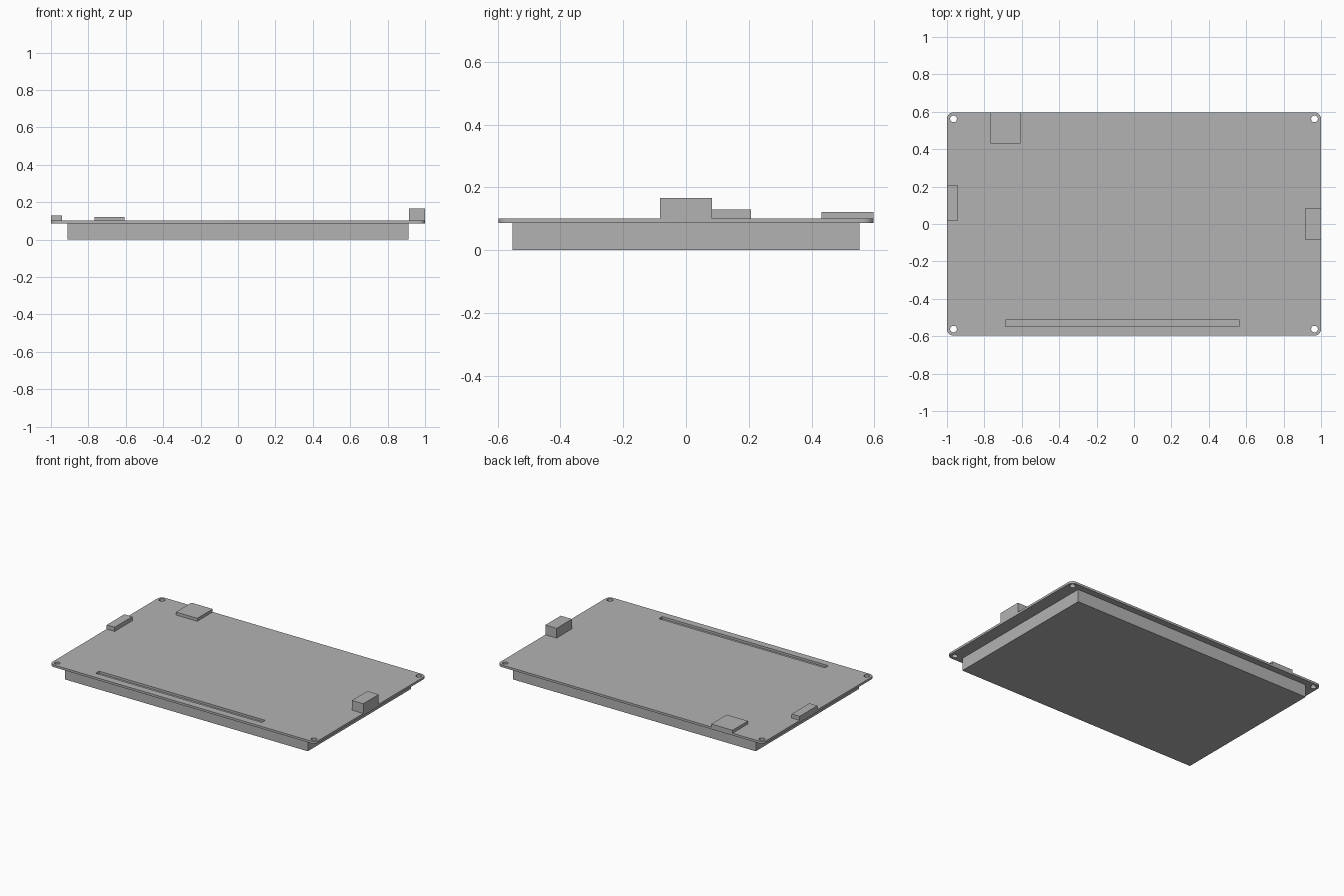
import bpy
import bmesh
from math import cos, sin, pi

cube = bpy.data.objects.get("Cube")
if cube:
    bpy.data.objects.remove(cube, do_unlink=True)

grey = bpy.data.materials.new("plain grey")
grey.use_nodes = True
colour = (0.45, 0.45, 0.45, 1)
grey.diffuse_color = colour
grey.node_tree.nodes["Principled BSDF"].inputs["Base Color"].default_value = colour

BOARD_BOTTOM, BOARD_TOP = 0.086, 0.101
HALF_X, HALF_Y = 1.0, 0.597


def rounded_rect(x0, x1, y0, y1, radius, steps=8):
    """Outline of a rectangle with rounded corners, anticlockwise."""
    centres = [(x1 - radius, y1 - radius), (x0 + radius, y1 - radius),
               (x0 + radius, y0 + radius), (x1 - radius, y0 + radius)]
    return [(cx + radius * cos((q + i / steps) * pi / 2),
             cy + radius * sin((q + i / steps) * pi / 2))
            for q, (cx, cy) in enumerate(centres) for i in range(steps + 1)]


def circle(cx, cy, radius, steps=32):
    return [(cx + radius * cos(2 * pi * i / steps),
             cy + radius * sin(2 * pi * i / steps)) for i in range(steps)]


def plate(name, loops, z0, z1):
    """Flat plate: the first loop is the outline, the others are openings."""
    curve = bpy.data.curves.new(name, "CURVE")
    curve.dimensions = "2D"
    curve.fill_mode = "BOTH"
    curve.extrude = (z1 - z0) / 2
    for loop in loops:
        spline = curve.splines.new("POLY")
        spline.points.add(len(loop) - 1)
        for point, (x, y) in zip(spline.points, loop):
            point.co = (x, y, 0, 1)
        spline.use_cyclic_u = True
    temp = bpy.data.objects.new(name + " outline", curve)
    bpy.context.collection.objects.link(temp)
    bpy.context.view_layer.update()
    depsgraph = bpy.context.evaluated_depsgraph_get()
    mesh = bpy.data.meshes.new_from_object(temp.evaluated_get(depsgraph))
    bpy.data.objects.remove(temp, do_unlink=True)
    bm = bmesh.new()
    bm.from_mesh(mesh)
    bmesh.ops.remove_doubles(bm, verts=bm.verts, dist=0.0001)
    bmesh.ops.recalc_face_normals(bm, faces=bm.faces)
    bmesh.ops.translate(bm, verts=bm.verts, vec=(0, 0, (z0 + z1) / 2))
    return finish(name, bm, mesh)


def box(name, x, y, z):
    """Box from its (low, high) range on each axis."""
    bm = bmesh.new()
    bmesh.ops.create_cube(bm, size=1)
    for v in bm.verts:
        v.co = [(a + b) / 2 + c * (b - a) for c, (a, b) in zip(v.co, (x, y, z))]
    return finish(name, bm, bpy.data.meshes.new(name))


def finish(name, bm, mesh):
    bm.to_mesh(mesh)
    bm.free()
    mesh.materials.clear()
    mesh.materials.append(grey)
    obj = bpy.data.objects.new(name, mesh)
    bpy.context.collection.objects.link(obj)
    return obj


# Circuit board with four corner holes and a long slot
holes = [circle(sx * 0.965, sy * 0.562, 0.018) for sx in (-1, 1) for sy in (-1, 1)]
slot = rounded_rect(-0.687, 0.562, -0.548, -0.511, 0.004, 3)
outline = rounded_rect(-HALF_X, HALF_X, -HALF_Y, HALF_Y, 0.035)
board = plate("circuit_board", [outline, slot] + holes, BOARD_BOTTOM, BOARD_TOP)
bpy.ops.object.select_all(action="DESELECT")
board.select_set(True)
bpy.context.view_layer.objects.active = board
bpy.ops.object.shade_smooth_by_angle()

# Display panel below the board
box("display_panel", (-0.912, 0.912), (-0.553, 0.553), (0, BOARD_BOTTOM))

# Connectors on top of the board
box("tall_socket", (0.915, HALF_X), (-0.083, 0.083), (BOARD_TOP, 0.167))
box("low_socket", (-HALF_X, -0.94), (0.018, 0.207), (BOARD_TOP, 0.129))
box("card_reader", (-0.768, -0.608), (0.431, HALF_Y), (BOARD_TOP, 0.121))
